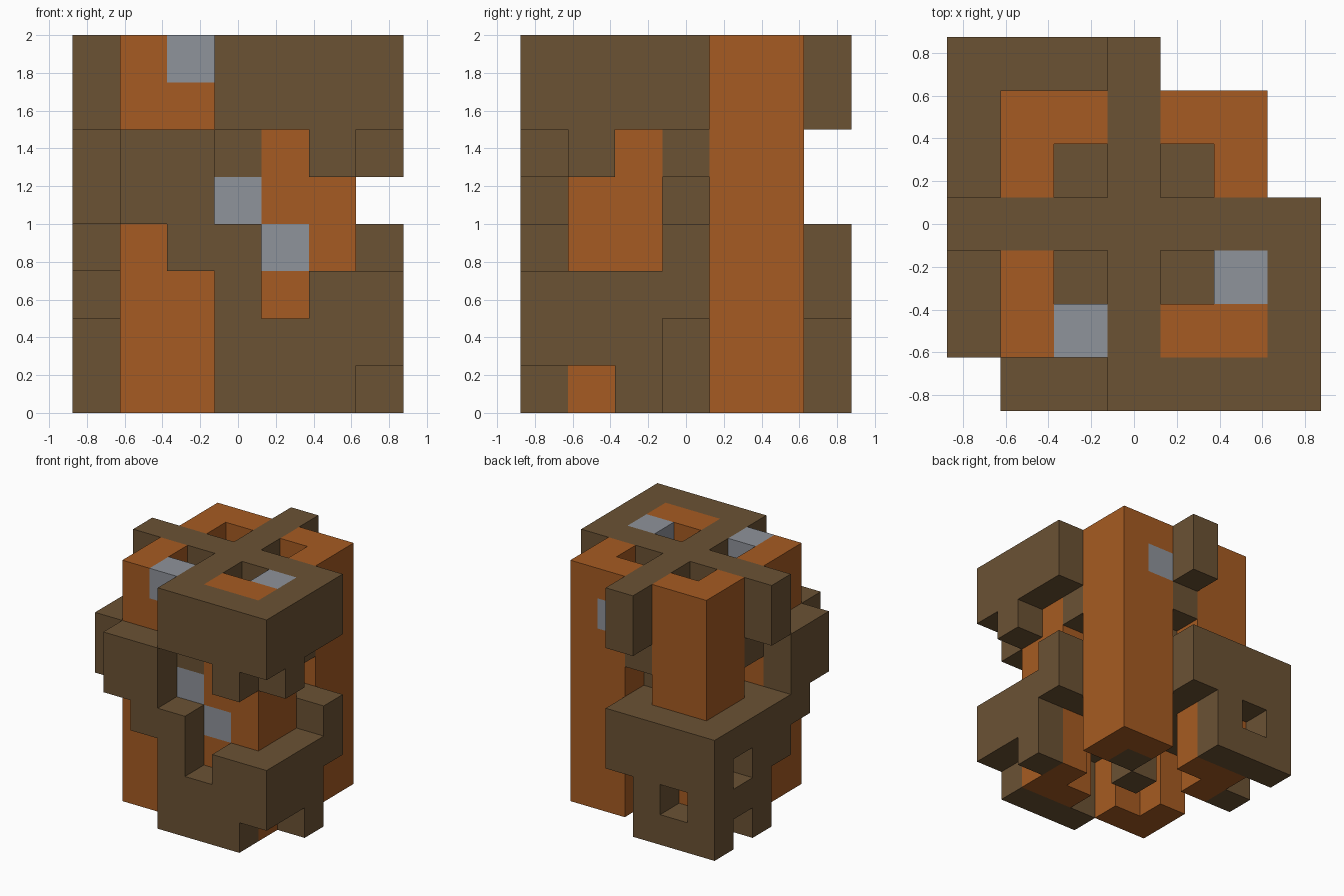
import bpy
import bmesh
from mathutils import Vector

CELL = 0.25
old = bpy.data.objects.get("Cube")
if old:
    bpy.data.objects.remove(old)


def material(name, rgb):
    mat = bpy.data.materials.new(name)
    mat.use_nodes = True
    color = (*rgb, 1.0)
    mat.diffuse_color = color
    mat.node_tree.nodes["Principled BSDF"].inputs["Base Color"].default_value = color
    return mat


brown = material("walnut brown", (0.147, 0.084, 0.034))
orange = material("burnt orange", (0.381, 0.105, 0.016))
grey = material("steel grey", (0.275, 0.292, 0.328))

grid = {}    # cell -> part name
colors = {}  # part name -> material


def fill(part, mat, xs, ys, zs):
    """Fill an inclusive block of cells; each range is a number or a pair."""
    colors[part] = mat
    for cell in cells(xs, ys, zs):
        grid[cell] = part


def carve(xs, ys, zs):
    for cell in cells(xs, ys, zs):
        grid.pop(cell, None)


def cells(*ranges):
    spans = [(r, r) if isinstance(r, int) else r for r in ranges]
    a, b, c = [range(lo, hi + 1) for lo, hi in spans]
    return [(x, y, z) for x in a for y in b for z in c]


# Core: a cross of walls, arms at the top, a bare post at the foot
fill("core_cross", brown, (1, 5), 3, (2, 7))
fill("core_cross", brown, 3, (1, 5), (2, 7))
fill("core_cross", brown, 3, 3, (0, 7))
fill("core_cross", brown, (0, 6), 3, (6, 7))
fill("core_cross", brown, 3, (0, 6), (6, 7))
for x, y in ((1, 3), (5, 3), (3, 5)):
    carve(x, y, 4)

# Four corner columns, each with a brown heart sunk at both ends
for name, x, y, hx, hy in (
    ("front_right_column", 1, 1, 2, 2), ("front_left_column", 4, 1, 4, 2),
    ("back_right_column", 1, 4, 2, 4), ("back_left_column", 4, 4, 4, 4),
):
    fill(name, orange, (x, x + 1), (y, y + 1), (0, 7))
    fill("column_hearts", brown, hx, hy, (2, 6))
    carve(hx, hy, 7)
    carve(hx, hy, (0, 1))
fill("column_hearts", brown, 4, 4, (0, 1))

# Upper left front shell with two teeth
fill("upper_shell", brown, (3, 6), 0, (6, 7))
fill("upper_shell", brown, 6, (0, 3), (6, 7))
fill("upper_shell", brown, 5, 0, 5)
fill("upper_shell", brown, 6, 1, 5)

# Lower left front shell with raised ends and notches
fill("lower_shell", brown, (3, 6), 0, (0, 2))
fill("lower_shell", brown, 6, (0, 2), (0, 2))
fill("lower_shell", brown, 6, 3, (2, 3))
fill("lower_shell", brown, 3, 0, 3)
carve(4, 0, 2)
carve(6, (0, 1), 0)

# Side shell, two wings beside the open corner
fill("side_shell", brown, (1, 2), 0, (4, 5))
fill("side_shell", brown, 2, 0, 3)
fill("side_shell", brown, 0, (1, 2), (4, 5))
fill("side_shell", brown, 0, 2, 3)

# Back shell with two square windows and a foot notch
fill("back_shell", brown, (0, 2), 6, (0, 3))
fill("back_shell", brown, 3, 6, (2, 3))
fill("back_shell", brown, 0, (4, 6), (0, 3))
fill("back_shell", brown, 0, 3, (2, 3))
carve(1, 6, 1)
carve(0, 5, 2)
carve(0, 5, 0)

# Grey inlaid blocks
for x, y, z in ((2, 1, 7), (5, 2, 7), (3, 1, 4), (4, 1, 3), (4, 5, 6)):
    fill("grey_inlays", grey, x, y, z)


def build(part):
    """Make the part's outer skin, leaving out faces against other cells."""
    bm = bmesh.new()
    corners = {}

    def vert(p):
        if p not in corners:
            corners[p] = bm.verts.new(((p[0] - 3.5) * CELL, (p[1] - 3.5) * CELL, p[2] * CELL))
        return corners[p]

    for cell, owner in grid.items():
        if owner != part:
            continue
        for axis in range(3):
            for side in (0, 1):
                near = list(cell)
                near[axis] += 2 * side - 1
                if tuple(near) in grid:
                    continue
                loop = []
                for u, v in ((0, 0), (1, 0), (1, 1), (0, 1)):
                    p = list(cell)
                    p[axis] += side
                    p[(axis + 1) % 3] += u
                    p[(axis + 2) % 3] += v
                    loop.append(vert(tuple(p)))
                bm.faces.new(loop if side else loop[::-1])
    mesh = bpy.data.meshes.new(part)
    bm.to_mesh(mesh)
    bm.free()
    mesh.materials.append(colors[part])
    bpy.context.collection.objects.link(bpy.data.objects.new(part, mesh))


for part in colors:
    build(part)
